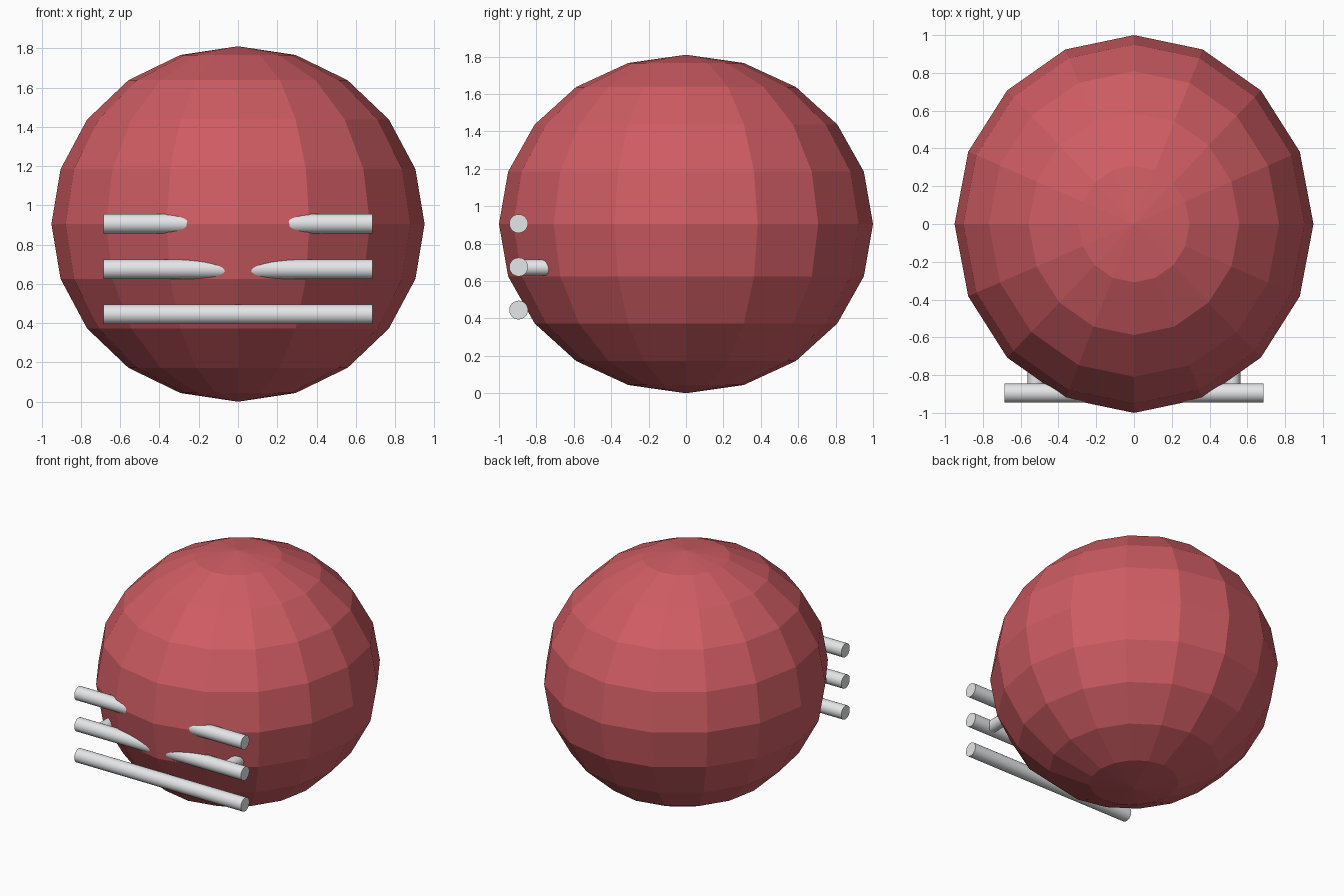
import bpy, math

if "Cube" in bpy.data.objects:
    bpy.data.objects.remove(bpy.data.objects["Cube"])


def material(name, rgb):
    m = bpy.data.materials.new(name)
    m.diffuse_color = (*rgb, 1)
    m.use_nodes = True
    m.node_tree.nodes["Principled BSDF"].inputs["Base Color"].default_value = m.diffuse_color
    return m


red = material("soft_red", (0.62, 0.108, 0.125))
white = material("off_white", (0.78, 0.79, 0.80))


def rod(name, centre, radius, length, rotation):
    bpy.ops.mesh.primitive_cylinder_add(vertices=32, radius=radius, depth=length,
                                        location=centre, rotation=rotation)
    ob = bpy.context.object
    ob.name = name
    ob.data.materials.append(white)
    bpy.ops.object.shade_smooth_by_angle(angle=math.radians(35))
    return ob


# Faceted body, slightly longer front to back
bpy.ops.mesh.primitive_uv_sphere_add(segments=16, ring_count=10, radius=1,
                                     location=(0, 0, 0.905))
body = bpy.context.object
body.name = "body"
body.scale = (0.95, 1.0, 0.905)
bpy.ops.object.transform_apply(location=False, rotation=False, scale=True)
body.data.materials.append(red)

# Three horizontal rods across the front
for label, z in (("upper", 0.907), ("middle", 0.675), ("lower", 0.445)):
    rod(label + "_rod", (0, -0.895, z), 0.05, 1.37, (0, math.pi / 2, 0))

# Short pegs joining the middle rod to the body
for label, side in (("left", -1), ("right", 1)):
    rod(label + "_peg", (side * 0.52, -0.70, 0.672), 0.043, 0.38, (math.pi / 2, 0, 0))
